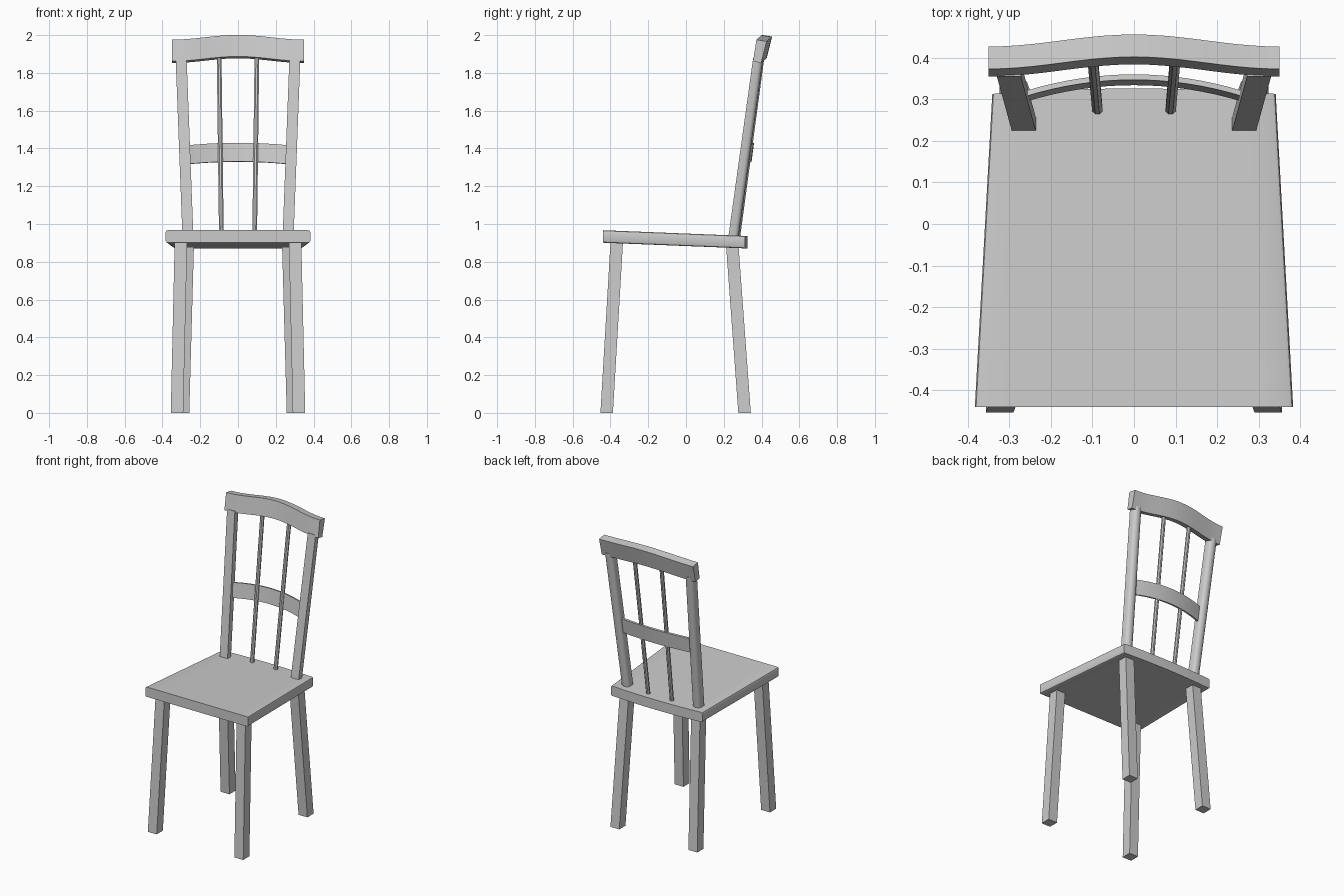
import bpy, bmesh, math

if "Cube" in bpy.data.objects:
    bpy.data.objects.remove(bpy.data.objects["Cube"])


def loft(name, rings):
    """Skin a closed solid through rings holding equal numbers of points."""
    bm = bmesh.new()
    vs = [[bm.verts.new(p) for p in r] for r in rings]
    n = len(rings[0])
    for a, b in zip(vs, vs[1:]):
        for i in range(n):
            j = (i + 1) % n
            bm.faces.new((a[i], a[j], b[j], b[i]))
    bm.faces.new(vs[0])
    bm.faces.new(vs[-1])
    bmesh.ops.recalc_face_normals(bm, faces=bm.faces)
    me = bpy.data.meshes.new(name)
    bm.to_mesh(me)
    bm.free()
    ob = bpy.data.objects.new(name, me)
    bpy.context.collection.objects.link(ob)
    bpy.ops.object.select_all(action='DESELECT')
    ob.select_set(True)
    bpy.context.view_layer.objects.active = ob
    bpy.ops.object.shade_smooth_by_angle(angle=math.radians(35))
    return ob


def bar(name, side, low, high, profile):
    """Straight bar: profile moved from low to high, mirrored by side."""
    return loft(name, [[(side * (c[0] + x), c[1] + y, c[2]) for x, y in profile]
                       for c in (low, high)])


def bow(x, half):
    """Soft swell: 1 in the middle, 0 at the ends."""
    return (1 + math.cos(math.pi * x / half)) / 2


# Seat: tapered slab, sloping to the back, with a bowed back edge and eased sides
def seat_ring(u, inset):
    front, back = -0.44, 0.313 + 0.013 * (1 - u * u)

    def top(y):
        return 0.967 - 0.04 * (y - front)
    xf, xb = 0.383 * u, 0.341 * u
    return [(xf, front, top(front) - 0.066 + inset), (xf, front, top(front) - inset),
            (xb, back, top(back) - inset), (xb, back, top(back) - 0.066 + inset)]


stations = [(-1, .010), (-.992, .003), (-.975, 0)] + [(i / 5, 0) for i in range(-4, 5)] \
    + [(.975, 0), (.992, .003), (1, .010)]
loft("seat", [seat_ring(u, d) for u, d in stations])

# Legs, posts (flat front, rounded back) and spindles
square = [(-.033, -.033), (.033, -.033), (.033, .033), (-.033, .033)]
post = [(-.029, -.028), (.029, -.028), (.029, .004)] + \
    [(.029 * math.cos(a), .004 + .022 * math.sin(a))
     for a in (math.pi * k / 6 for k in range(1, 6))] + [(-.029, .004)]
spindle = [(.0135 * math.cos(math.pi * (k + .5) / 4), .0125 * math.sin(math.pi * (k + .5) / 4))
           for k in range(8)]
for side, tag in ((-1, "left"), (1, "right")):
    bar(tag + "_front_leg", side, (.323, -.420, 0), (.302, -.366, .915), square)
    bar(tag + "_back_leg", side, (.291, .310, 0), (.266, .244, .90), square)
    bar(tag + "_post", side, (.265, .252, .93), (.301, .383, 1.875), post)
    bar(tag + "_spindle", side, (.088, .275, .93), (.100, .405, 1.895), spindle)

# Crest rail: leaning section that swells up and back in the middle
crest = []
for i in range(-10, 11):
    x = .35 * i / 10
    t = bow(x, .35)
    y, z = .029 * t, .025 * t
    crest.append([(x, .355 + y, 1.862 + z), (x, .398 + y, 1.852 + z),
                  (x, .427 + y, 1.967 + z), (x, .373 + y, 1.976 + z)])
loft("crest_rail", crest)

# Middle rail: thin curved slat between the posts
slat = []
for i in range(-8, 9):
    x = .262 * i / 8
    t = 1 - (x / .262) ** 2
    y, z = .04 * t, .013 * t
    slat.append([(x, .294 + y, 1.318 + z), (x, .307 + y, 1.316 + z),
                 (x, .320 + y, 1.415 + z), (x, .307 + y, 1.417 + z)])
loft("middle_rail", slat)
